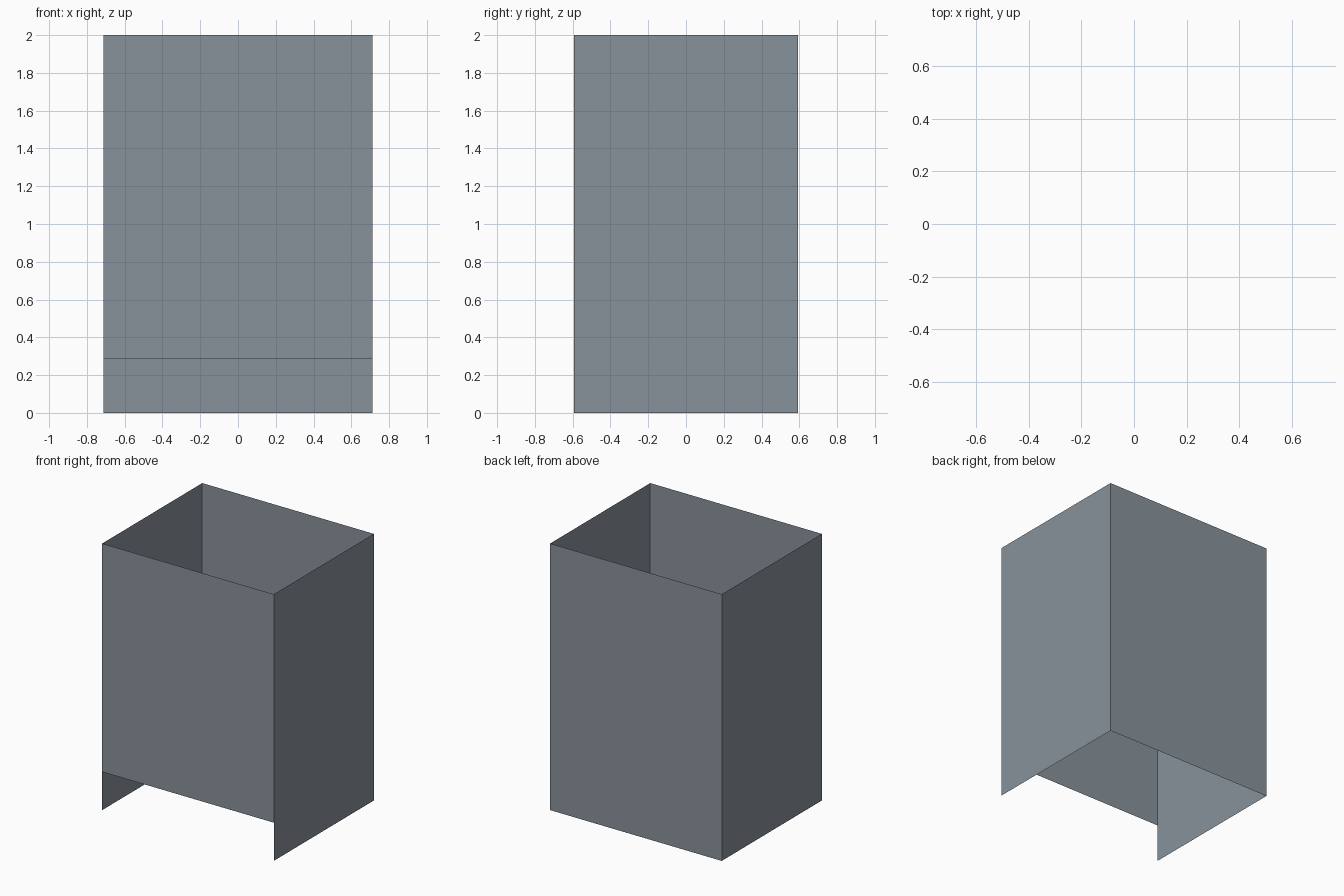
import bpy

if "Cube" in bpy.data.objects:
    bpy.data.objects.remove(bpy.data.objects["Cube"])

W, D, H = 0.712, 0.593, 2.0   # half width, half depth, height
GAP = 0.287                   # opening under the front panel

# Dark blue-grey sheet metal
steel = bpy.data.materials.new("blue_grey")
steel.diffuse_color = (0.25, 0.29, 0.33, 1.0)
steel.use_nodes = True
steel.node_tree.nodes["Principled BSDF"].inputs["Base Color"].default_value = steel.diffuse_color


def panel(name, a, b, z0):
    """Upright single-sheet panel from plan point a to b, facing right of a->b."""
    mesh = bpy.data.meshes.new(name)
    verts = [(*a, z0), (*b, z0), (*b, H), (*a, H)]
    mesh.from_pydata(verts, [], [(0, 1, 2, 3)])
    mesh.materials.append(steel)
    obj = bpy.data.objects.new(name, mesh)
    bpy.context.collection.objects.link(obj)
    return obj


# Open-topped, open-bottomed casing; the front panel stops short of the floor
corners = [(-W, -D), (W, -D), (W, D), (-W, D)]
names = ["front_panel", "right_panel", "back_panel", "left_panel"]
for i, name in enumerate(names):
    panel(name, corners[i], corners[(i + 1) % 4], GAP if i == 0 else 0.0)
